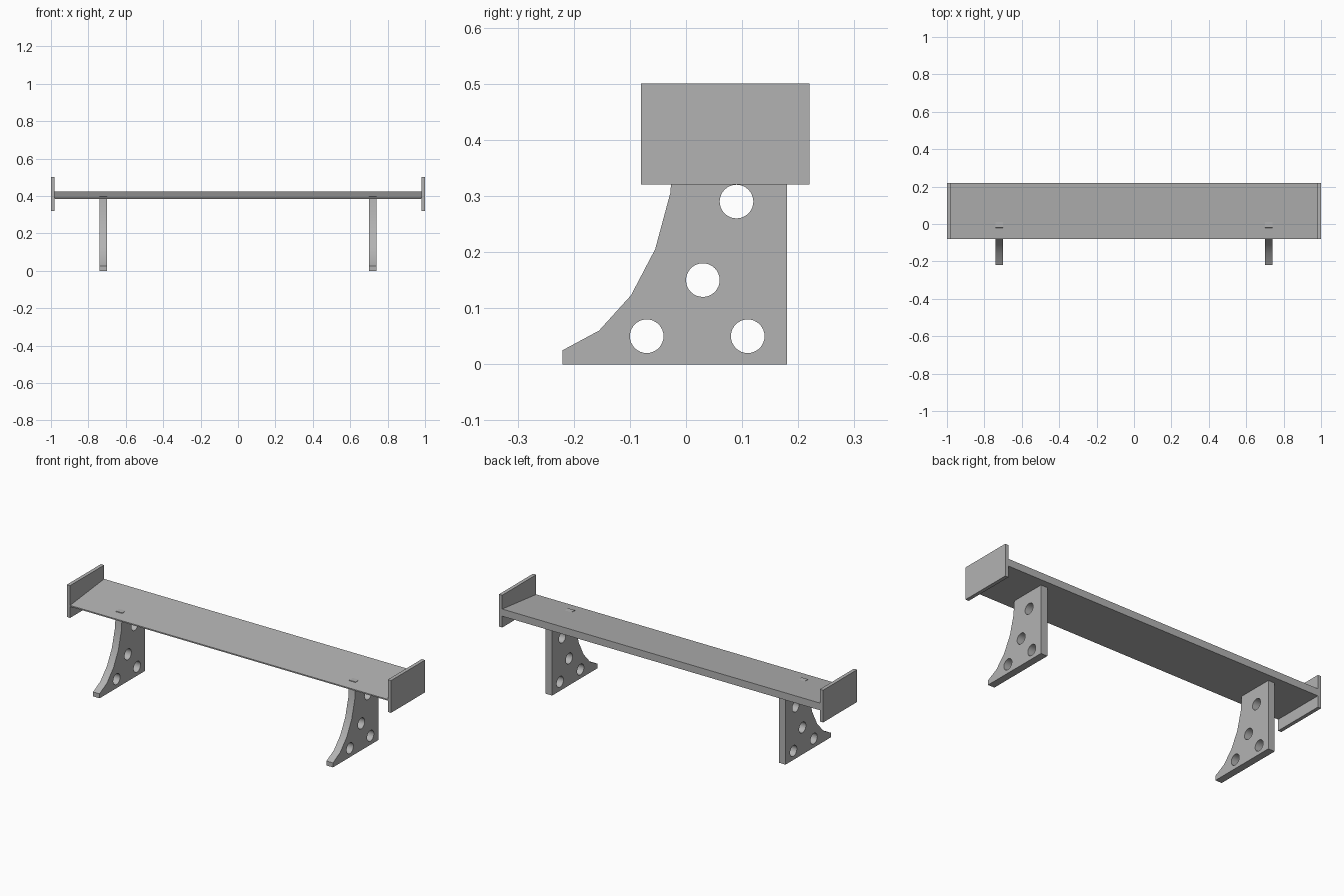
import bpy
import bmesh
import math
from mathutils import Matrix

default_cube = bpy.data.objects.get("Cube")
if default_cube:
    bpy.data.objects.remove(default_cube)

# One plain grey for the whole model
grey = bpy.data.materials.new("plain_grey")
grey.use_nodes = True
colour = (0.45, 0.45, 0.45, 1.0)
grey.diffuse_color = colour
grey.node_tree.nodes["Principled BSDF"].inputs["Base Color"].default_value = colour


def add_object(name, mesh):
    obj = bpy.data.objects.new(name, mesh)
    bpy.context.collection.objects.link(obj)
    mesh.materials.clear()
    mesh.materials.append(grey)
    return obj


def extrude_profile(name, outline, holes, x, thickness):
    """Fill a (y, z) outline with round holes and extrude it along x."""
    curve = bpy.data.curves.new(name, "CURVE")
    curve.dimensions = "2D"
    curve.fill_mode = "BOTH"
    curve.extrude = thickness / 2
    loops = [outline]
    for cy, cz, radius in holes:
        loops.append([(cy + radius * math.cos(math.tau * i / 32),
                       cz + radius * math.sin(math.tau * i / 32)) for i in range(32)])
    for loop in loops:
        spline = curve.splines.new("POLY")
        spline.points.add(len(loop) - 1)
        for point, (y, z) in zip(spline.points, loop):
            point.co = (y, z, 0, 1)
        spline.use_cyclic_u = True
    helper = bpy.data.objects.new(name + "_curve", curve)
    bpy.context.collection.objects.link(helper)
    depsgraph = bpy.context.evaluated_depsgraph_get()
    mesh = bpy.data.meshes.new_from_object(helper.evaluated_get(depsgraph))
    bpy.data.objects.remove(helper)

    # Stand the profile up in the y-z plane and weld its seams
    turn = Matrix(((0, 0, 1, x), (1, 0, 0, 0), (0, 1, 0, 0), (0, 0, 0, 1)))
    bm = bmesh.new()
    bm.from_mesh(mesh)
    bm.transform(turn)
    bmesh.ops.remove_doubles(bm, verts=bm.verts, dist=0.0001)
    bmesh.ops.recalc_face_normals(bm, faces=bm.faces)
    bm.to_mesh(mesh)
    bm.free()

    obj = add_object(name, mesh)
    bpy.ops.object.select_all(action="DESELECT")
    obj.select_set(True)
    bpy.context.view_layer.objects.active = obj
    bpy.ops.object.shade_smooth_by_angle(angle=math.radians(25))
    return obj


# Wing blade: a wedge, thin at the front and thick at the back
blade = [(-0.08, 0.383), (0.22, 0.383), (0.22, 0.423), (-0.08, 0.39)]
extrude_profile("wing_blade", blade, [], 0, 1.96)

# Curved supports with lightening holes, and upright end plates
support = [(-0.22, 0), (0.18, 0), (0.18, 0.4), (-0.02, 0.4), (-0.028, 0.305),
           (-0.055, 0.205), (-0.098, 0.123), (-0.155, 0.06), (-0.22, 0.025)]
holes = [(0.09, 0.29, 0.03), (0.03, 0.15, 0.03), (-0.07, 0.05, 0.03), (0.11, 0.05, 0.03)]
end_plate = [(-0.08, 0.32), (0.22, 0.32), (0.22, 0.5), (-0.08, 0.5)]

for side, sign in (("left", 1), ("right", -1)):
    extrude_profile(side + "_support", support, holes, sign * 0.72, 0.04)
    extrude_profile(side + "_end_plate", end_plate, [], sign * 0.99, 0.02)
